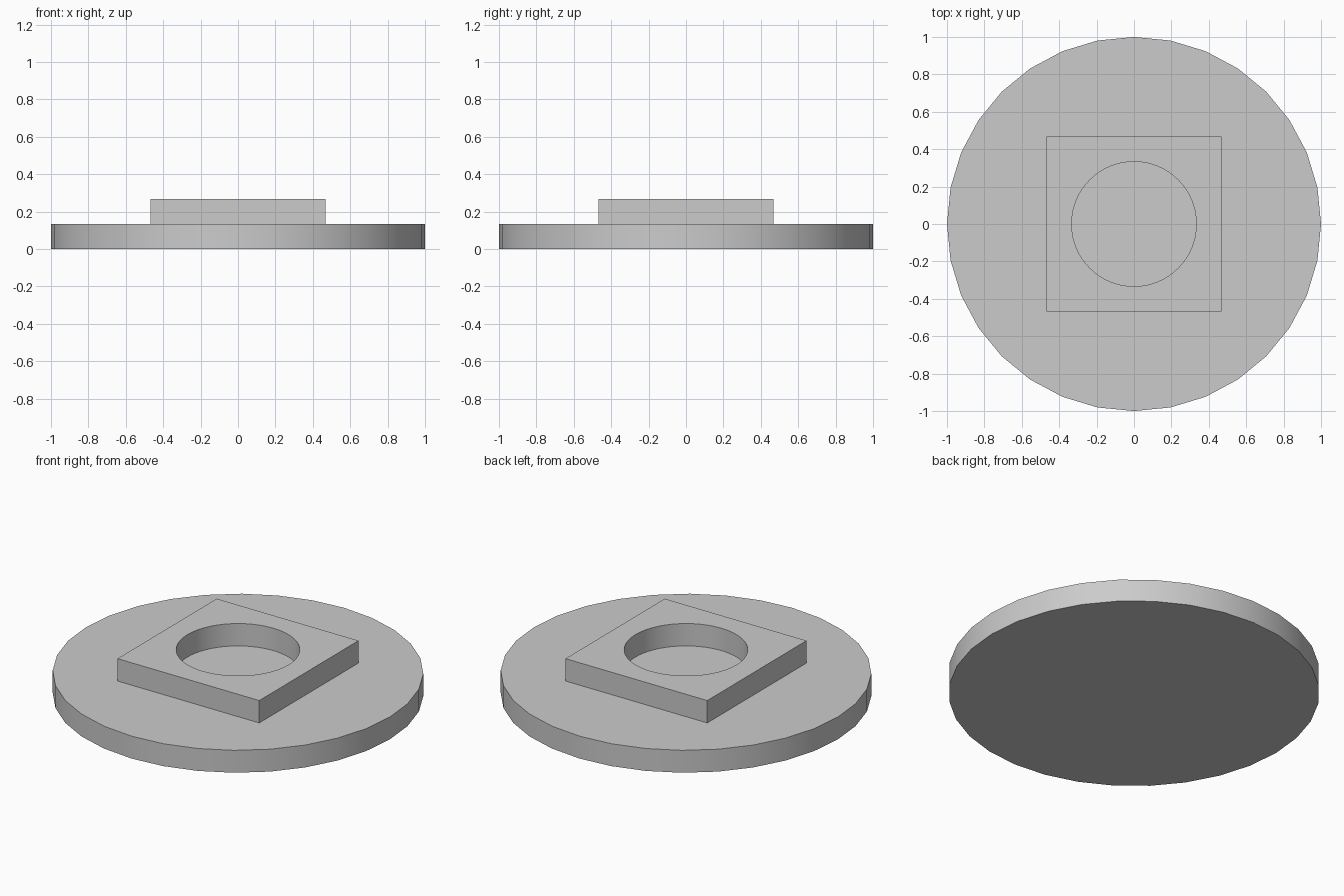
import bpy
import math

cube = bpy.data.objects.get("Cube")
if cube:
    bpy.data.objects.remove(cube, do_unlink=True)

THICK = 2 / 15           # height of the disc and of the square block
BLOCK_SIDE = 14 / 15
HOLE_RADIUS = 1 / 3

grey = bpy.data.materials.new("plain grey")
grey.use_nodes = True
colour = (0.6, 0.6, 0.6, 1)
grey.diffuse_color = colour
grey.node_tree.nodes["Principled BSDF"].inputs["Base Color"].default_value = colour


def finish(name):
    """Name the active object, colour it and smooth its round walls."""
    obj = bpy.context.object
    obj.name = name
    obj.data.materials.append(grey)
    bpy.ops.object.shade_smooth_by_angle(angle=math.radians(30))
    return obj


def cylinder(name, sides, radius, depth, z):
    bpy.ops.mesh.primitive_cylinder_add(vertices=sides, radius=radius, depth=depth, location=(0, 0, z))
    return finish(name)


# Round base
cylinder("base_disc", 32, 1, THICK, THICK / 2)

# Cutter for the round hole
cutter = cylinder("hole_cutter", 64, HOLE_RADIUS, THICK * 2, THICK * 1.5)
cutter.hide_render = True

# Square block with the hole through it
bpy.ops.mesh.primitive_cube_add(size=1, location=(0, 0, THICK * 1.5))
block = bpy.context.object
block.scale = (BLOCK_SIDE, BLOCK_SIDE, THICK)
bpy.ops.object.transform_apply(location=False, rotation=False, scale=True)
hole = block.modifiers.new("round hole", "BOOLEAN")
hole.operation = "DIFFERENCE"
hole.solver = "EXACT"
hole.object = cutter
bpy.ops.object.modifier_apply(modifier=hole.name)
block.data.materials.clear()
finish("square_block")
bpy.data.objects.remove(cutter, do_unlink=True)
